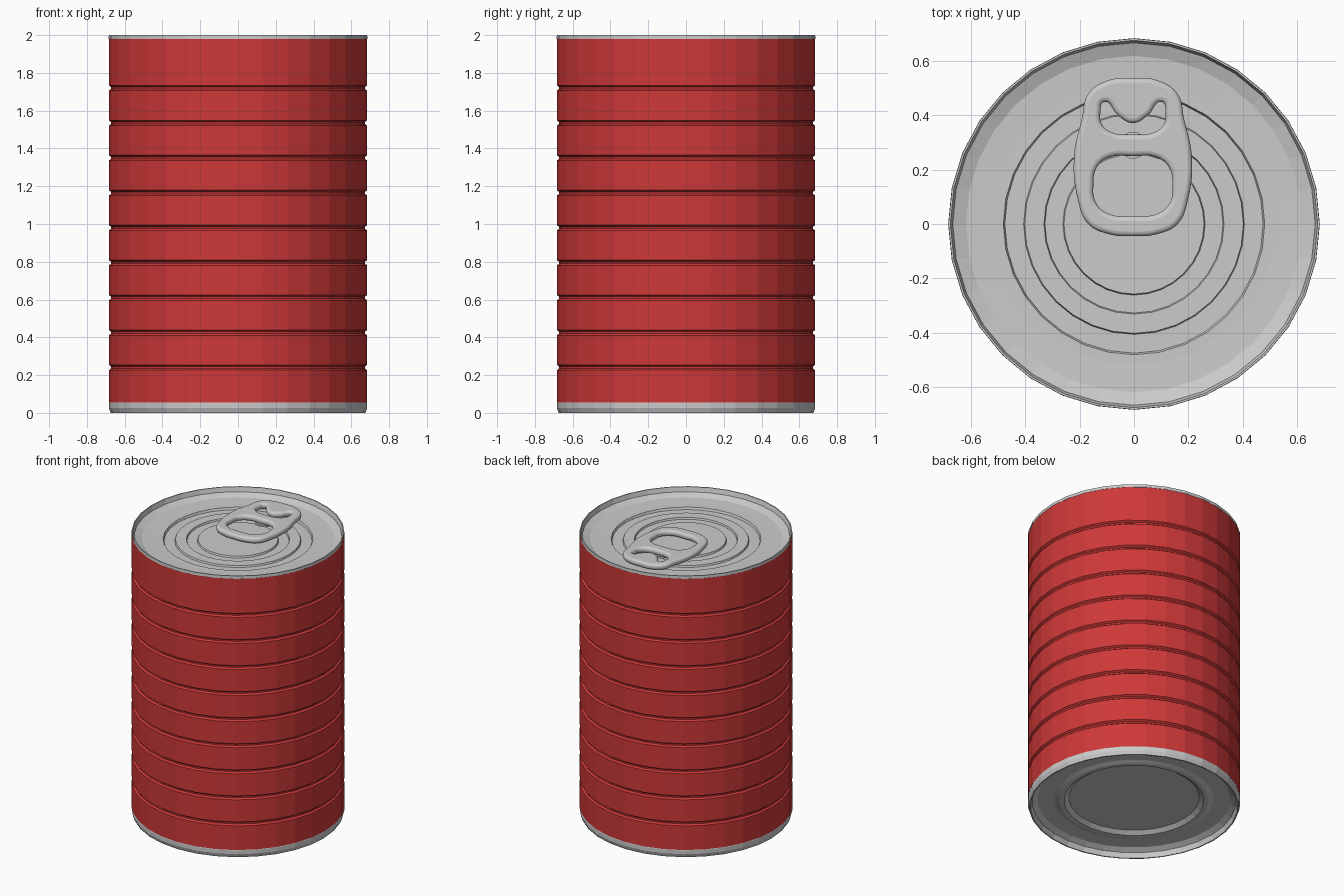
import bpy, bmesh
from math import sin, cos, pi

if "Cube" in bpy.data.objects:
    bpy.data.objects.remove(bpy.data.objects["Cube"])


def material(name, rgb):
    m = bpy.data.materials.new(name)
    m.diffuse_color = (*rgb, 1)
    m.use_nodes = True
    m.node_tree.nodes["Principled BSDF"].inputs["Base Color"].default_value = m.diffuse_color
    return m


def lathe(name, profile, sides=32, mat=None):
    """Revolve (radius, z) points; radius 0 closes to a single point."""
    bm = bmesh.new()
    rings = []
    for r, z in profile:
        n = 1 if r == 0 else sides
        rings.append([bm.verts.new((r * cos(2 * pi * i / sides), r * sin(2 * pi * i / sides), z))
                      for i in range(n)])
    for a, b in zip(rings, rings[1:]):
        for i in range(sides):
            j = (i + 1) % sides
            quad = [a[i % len(a)], a[j % len(a)], b[j % len(b)], b[i % len(b)]]
            bm.faces.new(list(dict.fromkeys(quad)))
    me = bpy.data.meshes.new(name)
    bm.to_mesh(me)
    bm.free()
    ob = bpy.data.objects.new(name, me)
    bpy.context.collection.objects.link(ob)
    if mat:
        me.materials.append(mat)
    return ob


red = material("red_paint", (0.62, 0.04, 0.04))
R = 0.684

# Red wall with nine narrow pressed grooves
wall = [(R - 0.006, 0.055)]
for k in range(9):
    z = 0.24 + 0.185 * k
    wall += [(R, z - 0.014), (R - 0.012, z - 0.005), (R - 0.012, z + 0.005), (R, z + 0.014)]
wall[0] = (R, 0.055)
wall.append((R, 1.98))
lathe("can_wall", wall, mat=red)

# Top lid: thin rim, sloping inner wall, pressed rings
lathe("top_lid", [(0, 1.943), (0.258, 1.943), (0.262, 1.931), (0.328, 1.931), (0.332, 1.943),
                  (0.403, 1.943), (0.407, 1.931), (0.476, 1.931), (0.482, 1.946),
                  (0.52, 1.946), (0.62, 1.95), (0.668, 1.968), (0.677, 2.0),
                  (R, 2.0), (R + 0.001, 1.98), (R - 0.005, 1.975)][::-1])

# Bottom lid: bevelled rim and stepped recess
lathe("bottom_lid", [(R - 0.006, 0.065), (R, 0.052), (R, 0.025), (0.674, 0), (0.666, 0),
                     (0.655, 0.035), (0.62, 0.055), (0.51, 0.055), (0.48, 0.045),
                     (0.45, 0.045), (0.42, 0.067), (0, 0.067)][::-1])

# Pull tab: filled curve with two holes and a rounded edge
half_outline = [(0.09, -0.037), (0.165, 0.0), (0.203, 0.09), (0.217, 0.25),
                (0.188, 0.39), (0.165, 0.48), (0.09, 0.53)]
half_finger = [(0.09, 0.038), (0.137, 0.08), (0.146, 0.14), (0.132, 0.21), (0.085, 0.246)]
half_notch = [(0.07, 0.335), (0.113, 0.365), (0.12, 0.41), (0.106, 0.45), (0.055, 0.4)]


def mirrored(half, y_start, y_end):
    return [(0, y_start)] + half + [(0, y_end)] + [(-x, y) for x, y in reversed(half)]


cu = bpy.data.curves.new("pull_tab", 'CURVE')
cu.dimensions = '2D'
cu.fill_mode = 'BOTH'
cu.resolution_u = 6
cu.extrude = 0.003
cu.bevel_depth = 0.018
cu.bevel_resolution = 3
cu.offset = -0.018
for pts in (mirrored(half_outline, -0.045, 0.538), mirrored(half_finger, 0.03, 0.25),
            mirrored(half_notch, 0.33, 0.372)):
    sp = cu.splines.new('BEZIER')
    sp.bezier_points.add(len(pts) - 1)
    sp.use_cyclic_u = True
    for bp, (x, y) in zip(sp.bezier_points, pts):
        bp.co = (x, y, 0)
        bp.handle_left_type = bp.handle_right_type = 'AUTO'
tab = bpy.data.objects.new("pull_tab", cu)
tab.location = (-0.004, 0, 1.972)
bpy.context.collection.objects.link(tab)
bpy.context.view_layer.objects.active = tab
tab.select_set(True)
bpy.ops.object.convert(target='MESH')
bpy.ops.object.shade_smooth_by_angle()

# Rivet holding the tab to the lid
lathe("tab_rivet", [(0.05, 1.94), (0.05, 1.955), (0, 1.958)], 16).location = (-0.004, 0.29, 0)
